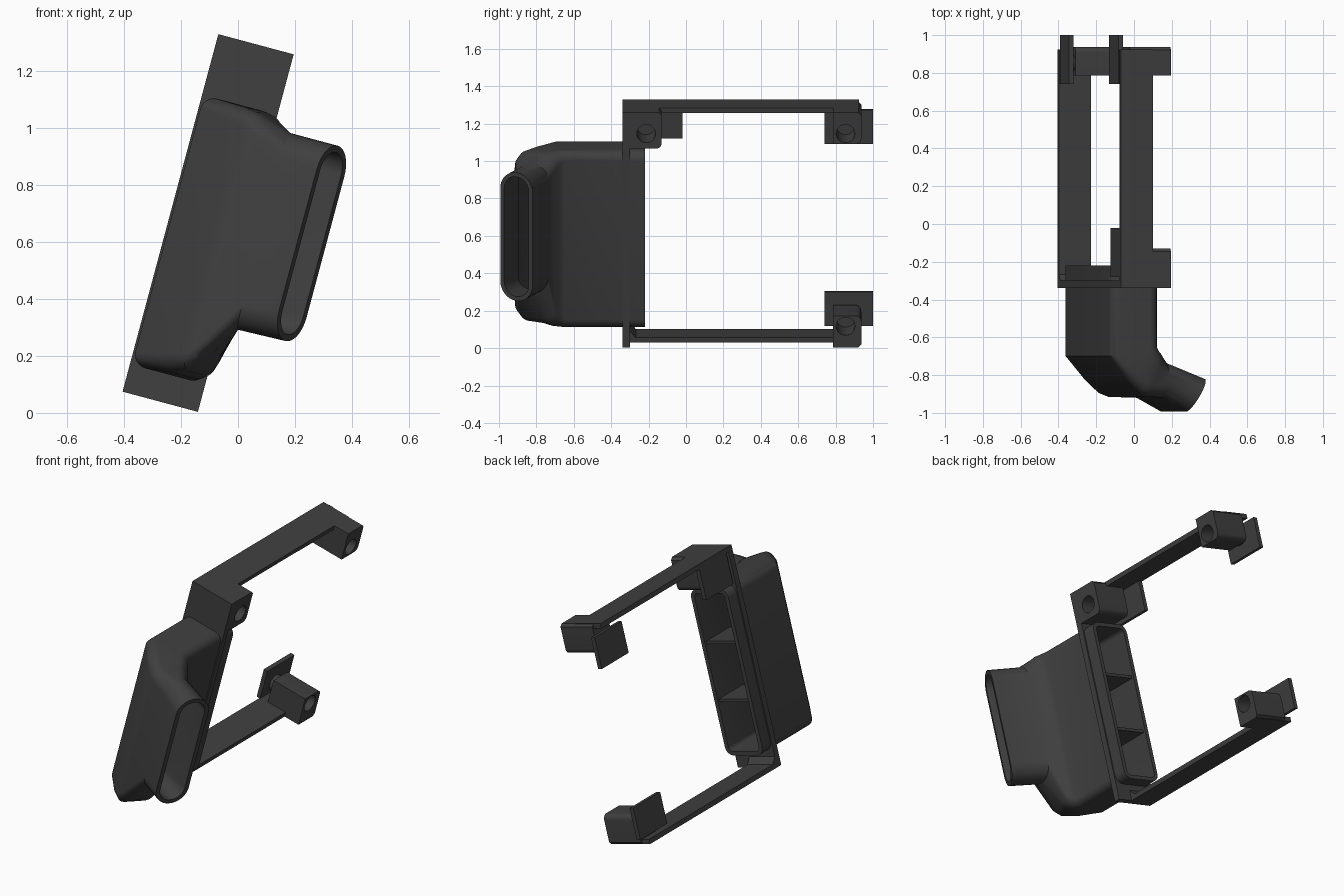
import bpy, bmesh, math
from mathutils import Matrix, Vector

if "Cube" in bpy.data.objects:
    bpy.data.objects.remove(bpy.data.objects["Cube"])

TILT = Matrix.Translation((-0.105, 0, 0.667)) @ Matrix.Rotation(math.radians(15), 4, 'Y')

charcoal = bpy.data.materials.new("charcoal plastic")
charcoal.diffuse_color = (0.05, 0.05, 0.05, 1)
charcoal.use_nodes = True
charcoal.node_tree.nodes["Principled BSDF"].inputs["Base Color"].default_value = charcoal.diffuse_color


def finish(name, bm, smooth=False):
    """Turn a bmesh in the tilted frame (width, depth, length) into an object."""
    bmesh.ops.recalc_face_normals(bm, faces=bm.faces)
    me = bpy.data.meshes.new(name)
    bm.to_mesh(me)
    bm.free()
    me.materials.append(charcoal)
    ob = bpy.data.objects.new(name, me)
    bpy.context.collection.objects.link(ob)
    ob.matrix_world = TILT
    if smooth:
        shade(ob)
    return ob


def shade(ob):
    bpy.ops.object.select_all(action='DESELECT')
    ob.select_set(True)
    bpy.context.view_layer.objects.active = ob
    bpy.ops.object.shade_smooth_by_angle(angle=math.radians(32))


def prism(name, profile, u0, u1):
    """Extrude a (depth, length) profile across the width."""
    bm = bmesh.new()
    a = [bm.verts.new((u0, y, v)) for y, v in profile]
    b = [bm.verts.new((u1, y, v)) for y, v in profile]
    bm.faces.new(a)
    bm.faces.new(b[::-1])
    n = len(a)
    for i in range(n):
        j = (i + 1) % n
        bm.faces.new((a[i], b[i], b[j], a[j]))
    return finish(name, bm)


def box(name, u0, u1, y0, y1, v0, v1):
    return prism(name, [(y0, v0), (y1, v0), (y1, v1), (y0, v1)], u0, u1)


def rod(name, r, u0, u1, y, v):
    return prism(name, [(y + r * math.cos(k * math.tau / 32), v + r * math.sin(k * math.tau / 32))
                        for k in range(32)], u0, u1)


def ring(p, q, v0, v1, r, inset=0.0):
    """Rounded rectangle spanning p-q in plan and v0-v1 along the length."""
    p, q = Vector(p), Vector(q)
    d = (q - p).normalized()
    p, w = p + d * inset, (q - p).length - 2 * inset
    v0, v1 = v0 + inset, v1 - inset
    r = min(max(r - inset, 0.015), w / 2 - 0.001)
    pts = []
    for cx, cv, start in ((w - r, v1 - r, 0), (r, v1 - r, 90), (r, v0 + r, 180), (w - r, v0 + r, 270)):
        for k in range(9):
            t = math.radians(start + k * 90 / 8)
            c = p + d * (cx + r * math.cos(t))
            pts.append((c.x, c.y, cv + r * math.sin(t)))
    return pts


# Hollow elbow duct: rear rim, bend, ridge, nozzle root, nozzle mouth
sections = [
    ((-0.13, -0.22), (0.13, -0.22), -0.55, 0.43, 0.05),
    ((-0.13, -0.70), (0.13, -0.65), -0.55, 0.43, 0.05),
    ((-0.03, -0.825), (0.145, -0.675), -0.54, 0.427, 0.06),
    ((0.04, -0.895), (0.16, -0.69), -0.52, 0.42, 0.06),
    ((0.08, -0.915), (0.17, -0.70), -0.49, 0.41, 0.07),
    ((0.19, -0.92), (0.205, -0.735), -0.335, 0.38, 0.09),
    ((0.32, -0.993), (0.42, -0.82), -0.33, 0.38, 0.1),
]
loops = [ring(*s) for s in sections] + [ring(*s, inset=0.024) for s in reversed(sections)]
bm = bmesh.new()
rows = [[bm.verts.new(c) for c in loop] for loop in loops]
for i, row in enumerate(rows):
    nxt = rows[(i + 1) % len(rows)]
    for k in range(len(row)):
        m = (k + 1) % len(row)
        bm.faces.new((row[k], row[m], nxt[m], nxt[k]))
finish("duct_body", bm, smooth=True)

# Cross walls inside the rear opening
for v in (0.11, -0.23):
    box("duct_divider", -0.115, 0.115, -0.46, -0.235, v - 0.009, v + 0.009)

# Mounting plate around the duct
box("plate_top", -0.137, 0.137, -0.34, -0.30, 0.415, 0.65)
box("plate_bottom", -0.137, 0.137, -0.34, -0.30, -0.65, -0.535)
for s in (-1, 1):
    box("plate_rail", *sorted((s * 0.137, s * 0.112)), -0.34, -0.30, -0.535, 0.415)


def clamp(y0, y1, depth, hole_y, pad, s, label):
    """Screw block with a blind hole, a short neck and a square pad; s flips it."""
    r = 0.03
    low = 0.65 - depth
    prof = [(y0, 0.65), (y1 - 0.015, 0.65), (y1, 0.635)]
    prof += [(y1 - r + r * math.cos(t), low + r - r * math.sin(t))
             for t in (k * math.pi / 12 for k in range(7))]
    prof += [(y0, low)]
    block = prism(label + "_block", [(y, v * s) for y, v in prof], -0.085, 0.137)
    cutter = rod("hole_cutter", 0.05, -0.03, 0.2, hole_y, 0.533 * s)
    mod = block.modifiers.new("hole", 'BOOLEAN')
    mod.object = cutter
    mod.solver = 'EXACT'
    bpy.context.view_layer.objects.active = block
    bpy.ops.object.modifier_apply(modifier=mod.name)
    bpy.data.objects.remove(cutter)
    shade(block)
    shade(rod(label + "_neck", 0.05, -0.12, -0.08, hole_y, 0.533 * s))
    py0, py1, v0, v1 = pad
    box(label + "_pad", -0.137, -0.112, py0, py1, *sorted((v0 * s, v1 * s)))


# Long arms with a clamp at each far end
for s, label in ((1, "upper"), (-1, "lower")):
    box(label + "_arm", -0.137, 0.04, -0.32, 0.925, *sorted((0.65 * s, 0.622 * s)))
    clamp(0.785, 0.937, 0.175, 0.853, (0.74, 1.0, 0.41, 0.597), s, label + "_rear")

# Clamp at the front of the upper arm
clamp(-0.34, -0.13, 0.2, -0.213, (-0.28, -0.02, 0.44, 0.622), 1, "upper_front")

# Gusset where the lower arm meets the plate
prism("lower_gusset", [(-0.31, -0.63), (-0.26, -0.63), (-0.31, -0.575)], -0.137, 0.04)
